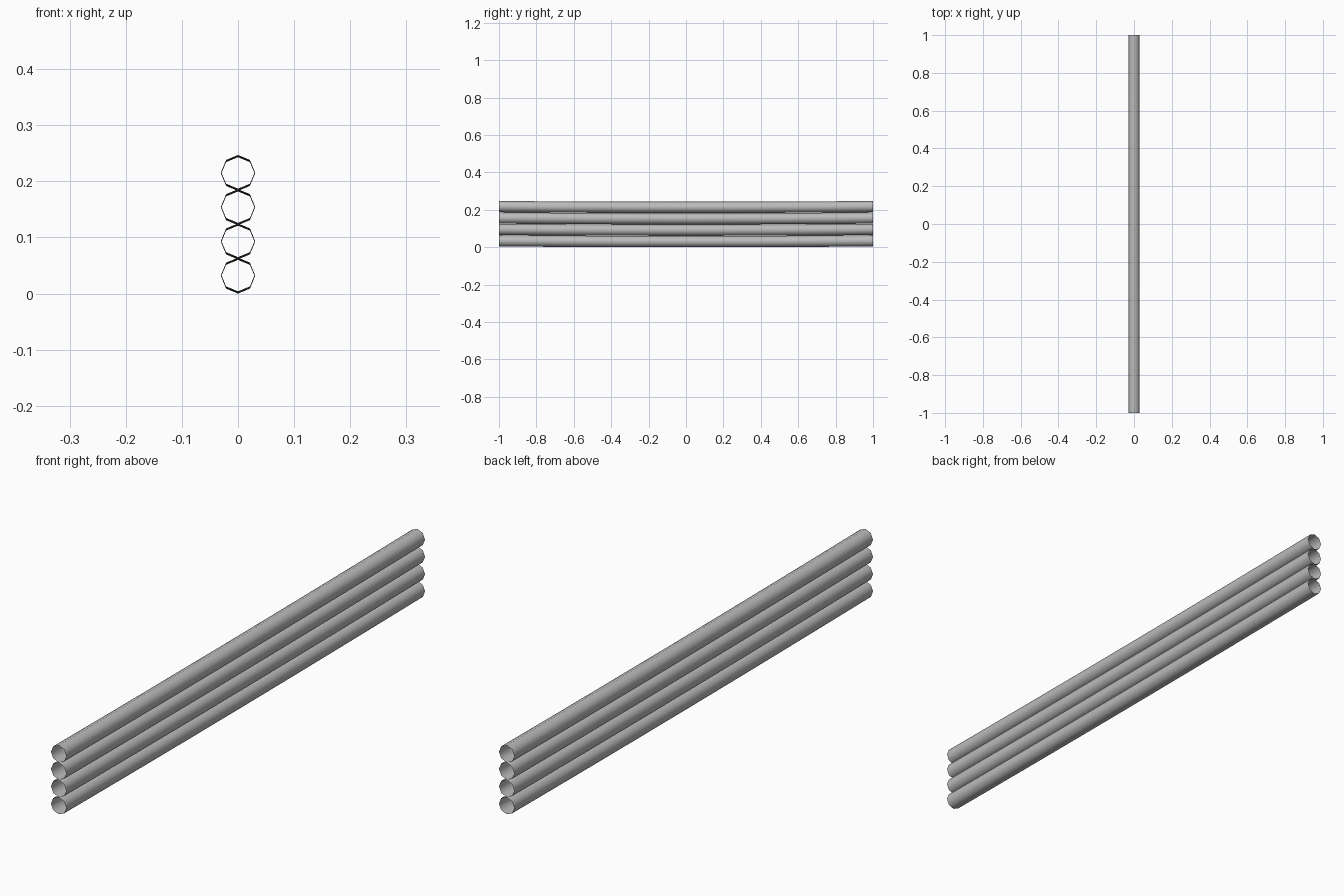
import bpy, bmesh, math

cube = bpy.data.objects.get("Cube")
if cube:
    bpy.data.objects.remove(cube, do_unlink=True)

RADIUS, SIDES, SEGMENTS = 0.03, 8, 12
PITCH, SAG, COUNT = 0.061, 0.004, 4

# Plain grey material
grey = bpy.data.materials.new("light grey")
grey.use_nodes = True
colour = (0.5, 0.5, 0.5, 1)
grey.diffuse_color = colour
grey.node_tree.nodes["Principled BSDF"].inputs["Base Color"].default_value = colour


def sagging_tube(name, base):
    """Open octagonal tube along y, dipping slightly in the middle."""
    bm = bmesh.new()
    rings = []
    for i in range(SEGMENTS + 1):
        y = 2 * i / SEGMENTS - 1
        z = base + RADIUS + SAG * y * y
        angles = [math.tau * k / SIDES for k in range(SIDES)]
        rings.append([bm.verts.new((RADIUS * math.cos(a), y, z + RADIUS * math.sin(a)))
                      for a in angles])
    for a, b in zip(rings, rings[1:]):
        for k in range(SIDES):
            n = (k + 1) % SIDES
            bm.faces.new((a[k], b[k], b[n], a[n])).smooth = True
    bmesh.ops.recalc_face_normals(bm, faces=bm.faces)
    # Point the normals away from the tube axis
    bm.normal_update()
    face = bm.faces[:][0]
    if face.normal.x < 0:
        bmesh.ops.reverse_faces(bm, faces=bm.faces)
    mesh = bpy.data.meshes.new(name)
    bm.to_mesh(mesh)
    bm.free()
    mesh.materials.append(grey)
    bpy.context.collection.objects.link(bpy.data.objects.new(name, mesh))


# Stack of tubes, bottom to top
for i in range(COUNT):
    sagging_tube(f"tube_{i + 1}", i * PITCH)
